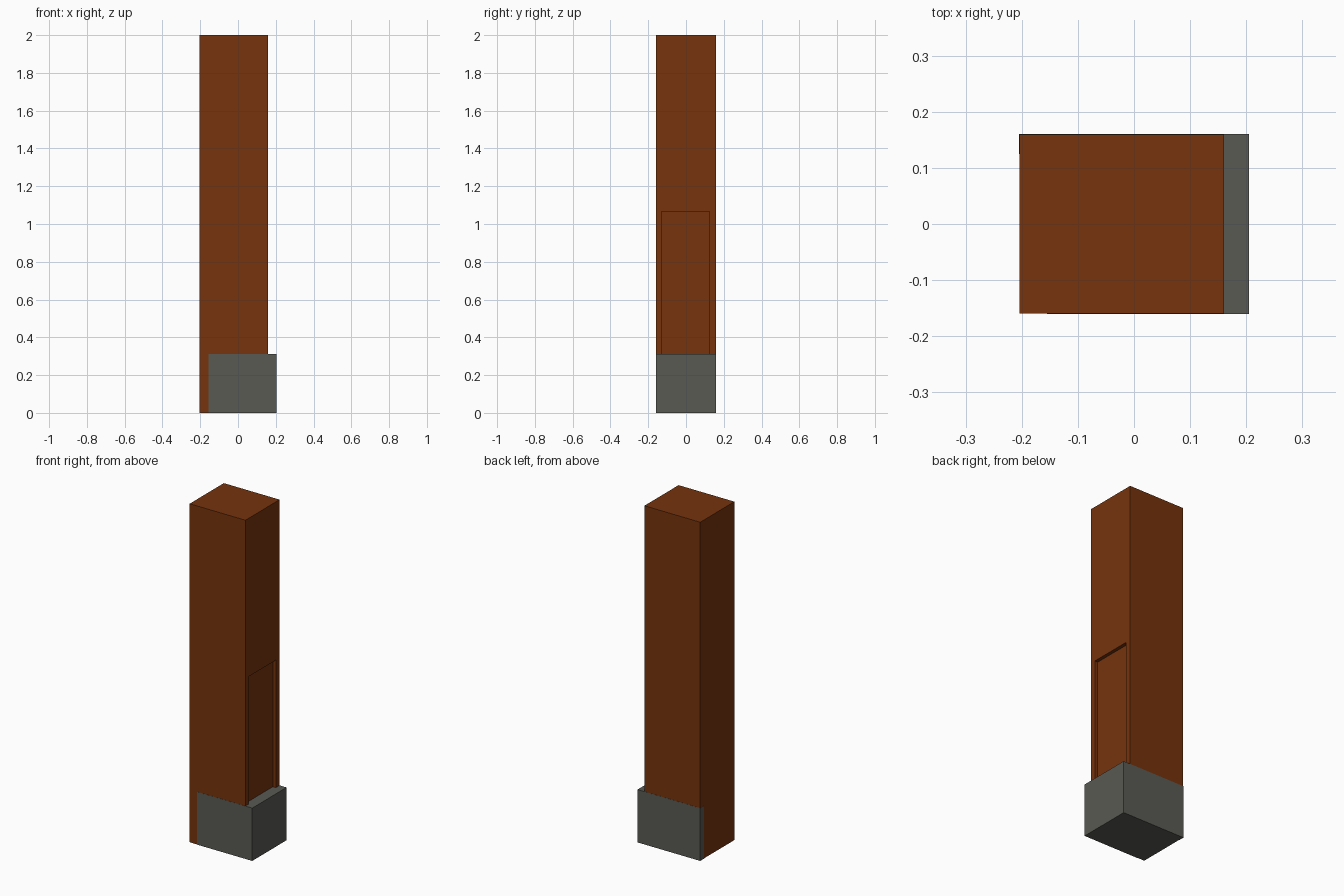
import bpy, bmesh

if "Cube" in bpy.data.objects:
    bpy.data.objects.remove(bpy.data.objects["Cube"])


def material(name, rgb):
    m = bpy.data.materials.new(name)
    m.diffuse_color = (*rgb, 1.0)
    m.use_nodes = True
    m.node_tree.nodes["Principled BSDF"].inputs["Base Color"].default_value = m.diffuse_color
    return m


brown = material("rust brown", (0.18, 0.033, 0.004))
grey = material("stone grey", (0.10, 0.10, 0.087))


def prism(name, footprint, z0, z1, mat):
    """Extrude a footprint in x and y from z0 up to z1."""
    bm = bmesh.new()
    face = bm.faces.new([bm.verts.new((x, y, z0)) for x, y in footprint])
    top = bmesh.ops.extrude_face_region(bm, geom=[face])["geom"]
    verts = [v for v in top if isinstance(v, bmesh.types.BMVert)]
    bmesh.ops.translate(bm, verts=verts, vec=(0, 0, z1 - z0))
    bmesh.ops.recalc_face_normals(bm, faces=bm.faces)
    mesh = bpy.data.meshes.new(name)
    bm.to_mesh(mesh)
    bm.free()
    mesh.materials.append(mat)
    obj = bpy.data.objects.new(name, mesh)
    bpy.context.collection.objects.link(obj)
    return obj


def rect(x0, x1, y0, y1):
    return [(x0, y0), (x1, y0), (x1, y1), (x0, y1)]


# Tall post
post = prism("post", rect(-0.2043, 0.16, -0.1592, 0.1592), 0.003, 2.0, brown)

# Shallow panel recess in the right face, running down into the base
cutter = prism("recess_cutter", rect(0.14, 0.2, -0.13, 0.125), 0.2, 1.065, brown)
cutter.hide_render = True
cutter.display_type = 'WIRE'
cut = post.modifiers.new("recess", 'BOOLEAN')
cut.operation = 'DIFFERENCE'
cut.solver = 'EXACT'
cut.object = cutter

# Base block, set back at the left so the post shows down to the ground
prism("base_block", [
    (0.205, -0.16), (0.205, 0.16), (-0.205, 0.16), (-0.205, 0.125),
    (-0.203, 0.125), (-0.203, -0.158), (-0.155, -0.158), (-0.155, -0.16),
], 0.0, 0.312, grey)
